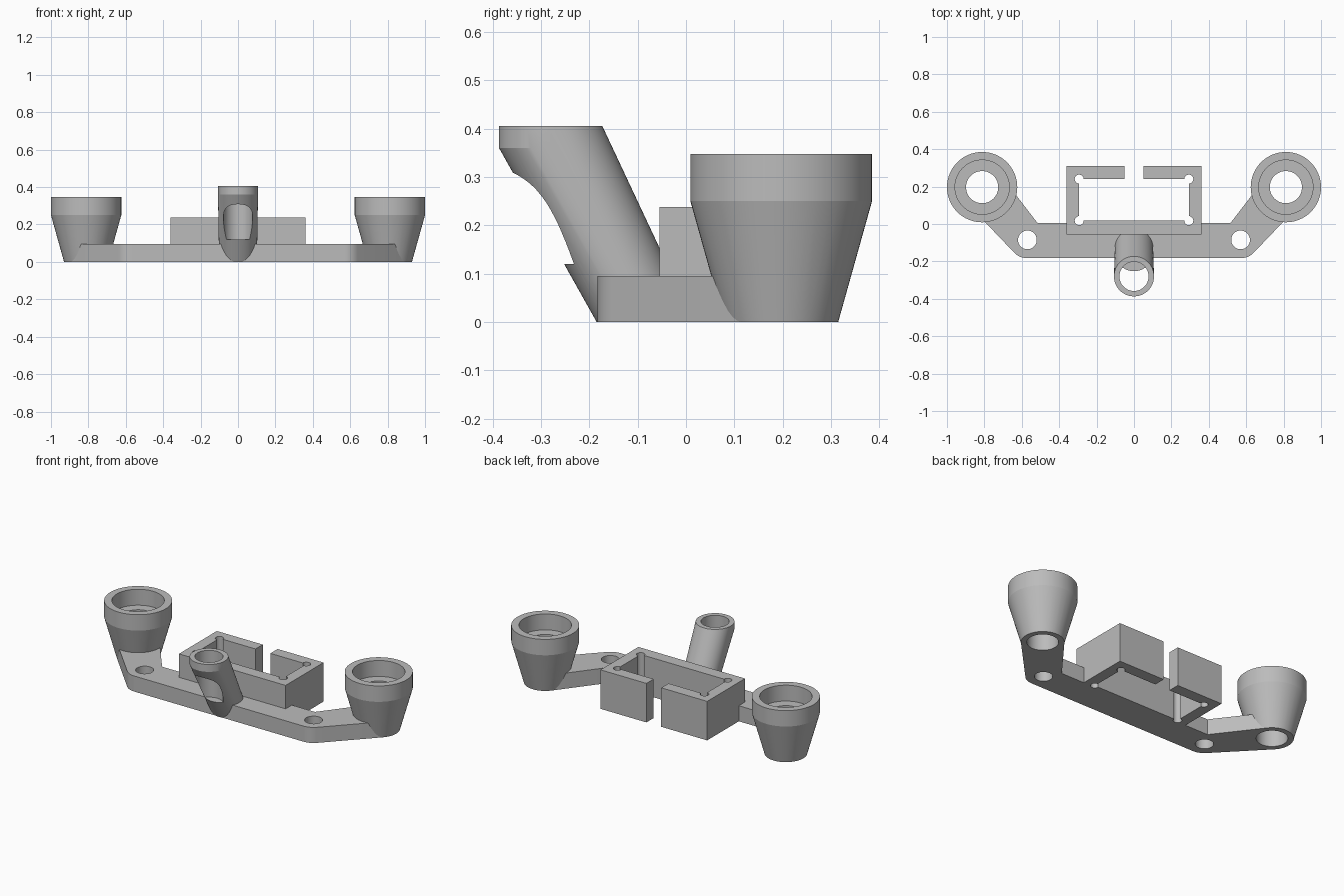
import bpy
import bmesh
import math
from mathutils import Vector

SEGMENTS = 64
if "Cube" in bpy.data.objects:
    bpy.data.objects.remove(bpy.data.objects["Cube"], do_unlink=True)

grey = bpy.data.materials.new("plain grey")
grey.use_nodes = True
COLOUR = (0.5, 0.5, 0.5, 1)
grey.diffuse_color = COLOUR
for node in grey.node_tree.nodes:
    if node.type == "BSDF_PRINCIPLED":
        node.inputs["Base Color"].default_value = COLOUR


def make_object(name, bm):
    bmesh.ops.recalc_face_normals(bm, faces=bm.faces)
    mesh = bpy.data.meshes.new(name)
    bm.to_mesh(mesh)
    bm.free()
    mesh.materials.append(grey)
    obj = bpy.data.objects.new(name, mesh)
    bpy.context.collection.objects.link(obj)
    return obj


def hull(name, discs):
    """Convex solid stretched over flat discs given as (x, y, z, radius)."""
    bm = bmesh.new()
    for x, y, z, r in discs:
        for i in range(SEGMENTS):
            a = math.tau * i / SEGMENTS
            bm.verts.new((x + r * math.cos(a), y + r * math.sin(a), z))
    result = bmesh.ops.convex_hull(bm, input=bm.verts)
    loose = {v for v in result["geom_interior"] + result["geom_unused"]
             if isinstance(v, bmesh.types.BMVert)}
    bmesh.ops.delete(bm, geom=list(loose), context="VERTS")
    bmesh.ops.dissolve_limit(bm, angle_limit=math.radians(0.2),
                             verts=bm.verts, edges=bm.edges)
    return make_object(name, bm)


def block(name, low, high):
    """Box between two opposite corners."""
    bm = bmesh.new()
    bmesh.ops.create_cube(bm, size=1)
    low, high = Vector(low), Vector(high)
    for v in bm.verts:
        v.co = (low + high) / 2 + v.co * (high - low)
    return make_object(name, bm)


def drill(x, y, r, low=-0.1, high=0.6):
    return hull("cutter", [(x, y, low, r), (x, y, high, r)])


def cut(obj, cutters):
    bpy.context.view_layer.objects.active = obj
    for cutter in cutters:
        cutter.hide_render = True
        mod = obj.modifiers.new("cut", "BOOLEAN")
        mod.operation = "DIFFERENCE"
        mod.solver = "EXACT"
        mod.object = cutter
        bpy.ops.object.modifier_apply(modifier=mod.name)


parts, cutters = [], []
PLATE_TOP = 0.095
HOLE_X, HOLE_Y = 0.57, -0.085
CUP_X, CUP_Y, CUP_TOP = 0.812, 0.197, 0.347

# Base bar
bar = block("base_bar", (-HOLE_X, -0.183, 0), (HOLE_X, 0.005, PLATE_TOP))
parts.append(bar)

# Slanted arms with screw holes, and stepped cups at their ends
for side, s in (("left", 1), ("right", -1)):
    arm = hull(side + "_arm", [(s * x, y, z, r) for z in (0, PLATE_TOP)
               for x, y, r in ((HOLE_X, HOLE_Y, 0.098), (CUP_X, CUP_Y, 0.118))])
    cup = hull(side + "_cup", [(s * CUP_X, CUP_Y, z, r) for z, r in
               ((0, 0.118), (0.25, 0.188), (CUP_TOP, 0.188))])
    screw_hole = drill(s * HOLE_X, HOLE_Y, 0.05)
    bore = drill(s * CUP_X, CUP_Y, 0.086)
    recess = drill(s * CUP_X, CUP_Y, 0.145, low=0.25)
    cut(bar, [screw_hole])
    cut(arm, [screw_hole, bore])
    cut(cup, [bore, recess])
    parts += [arm, cup]
    cutters += [screw_hole, bore, recess]

# Open frame with relieved corners and a slot in the back wall
IN_X, IN_FRONT, IN_BACK = 0.293, 0.018, 0.24
frame = block("open_frame", (-0.36, -0.055, 0), (0.36, 0.31, 0.238))
opening = block("cutter", (-IN_X, IN_FRONT, -0.1), (IN_X, IN_BACK, 0.5))
slot = block("cutter", (-0.05, 0.15, -0.1), (0.05, 0.5, 0.5))
corners = [drill(s * IN_X, y, 0.024) for s in (-1, 1) for y in (IN_FRONT, IN_BACK)]
cut(frame, [opening, slot] + corners)
cut(bar, corners)
parts.append(frame)
cutters += [opening, slot] + corners

# Leaning tube whose upright bore breaks out through its front
TUBE_Y = -0.28
tube = hull("leaning_tube", [(0, -0.084, 0, 0.101), (0, TUBE_Y, 0.36, 0.107),
                             (0, TUBE_Y, 0.405, 0.107)])
tube_bore = drill(0, TUBE_Y, 0.078, low=0.12)
cut(tube, [tube_bore])
parts.append(tube)
cutters.append(tube_bore)

for cutter in cutters:
    bpy.data.objects.remove(cutter, do_unlink=True)

# Smooth round walls, keep edges crisp
bpy.ops.object.select_all(action="DESELECT")
for part in parts:
    part.select_set(True)
bpy.context.view_layer.objects.active = bar
bpy.ops.object.shade_smooth_by_angle(angle=math.radians(12))
